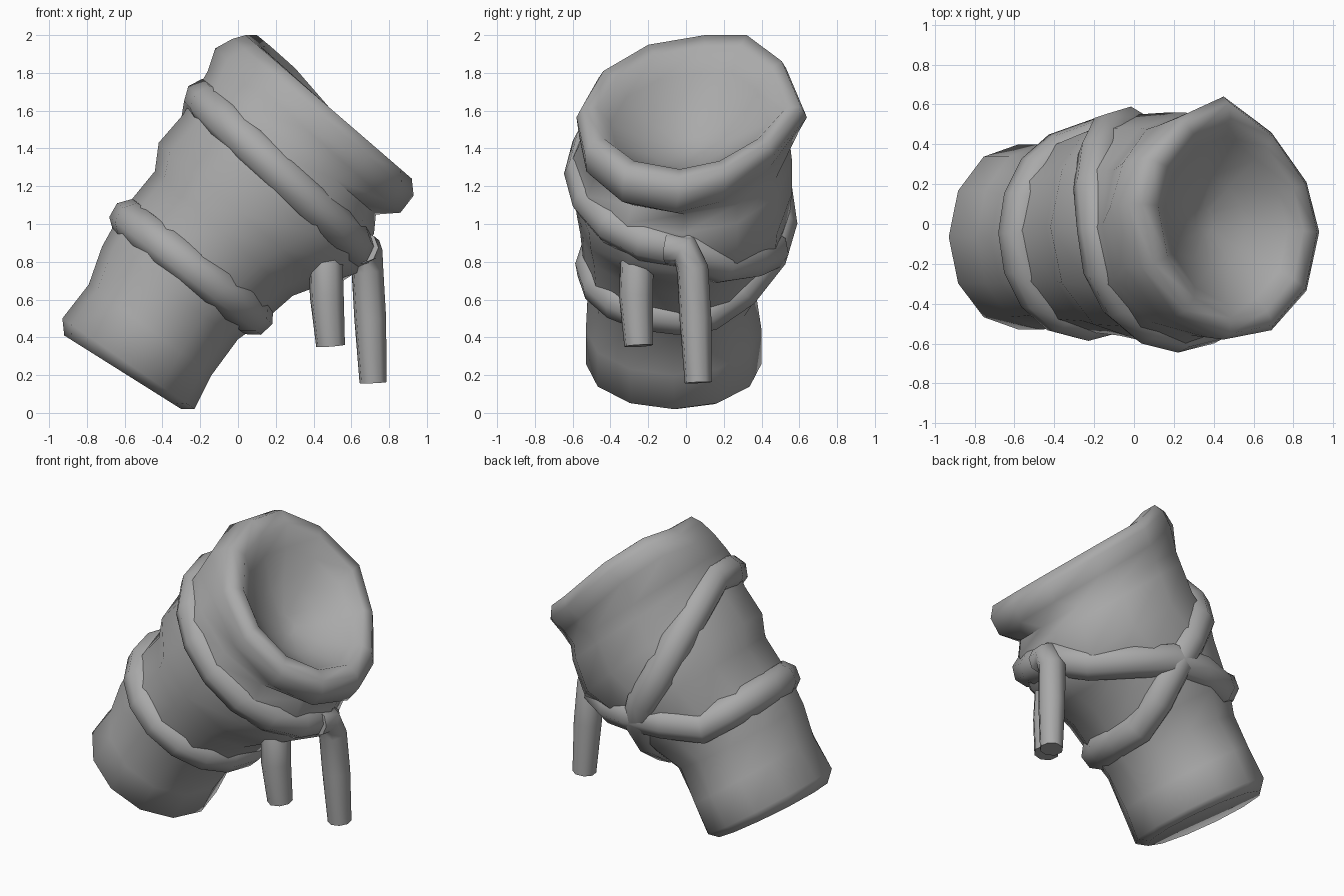
import bpy, math
from mathutils import Vector

if "Cube" in bpy.data.objects:
    bpy.data.objects.remove(bpy.data.objects["Cube"])

grey = bpy.data.materials.new("mid grey")
grey.diffuse_color = (0.4, 0.4, 0.4, 1)
grey.use_nodes = True
grey.node_tree.nodes["Principled BSDF"].inputs["Base Color"].default_value = grey.diffuse_color
N = 12

# Sleeve rings: left x, left z, right x, right z, front y, back y
RINGS = [
    (-.92, .41, -.30, .02, -.46, .35),
    (-.93, .50, -.23, .02, -.53, .40),
    (-.79, .68, -.14, .20, -.53, .40),
    (-.72, .88, .00, .39, -.52, .37),
    (-.62, 1.06, .13, .48, -.54, .45),
    (-.44, 1.28, .29, .62, -.56, .53),
    (-.42, 1.43, .45, .68, -.58, .55),
    (-.29, 1.58, .63, .74, -.59, .56),
    (-.20, 1.74, .72, .95, -.60, .56),
    (-.16, 1.81, .73, 1.05, -.56, .55),
    (-.12, 1.93, .86, 1.06, -.57, .60),   # rim fold
    (-.03, 1.98, .93, 1.15, -.58, .64),
    (.04, 2.00, .92, 1.24, -.55, .61),
    (.12, 1.94, .85, 1.29, -.47, .53),
    (.15, 1.80, .77, 1.27, -.40, .44),    # hollow inside
    (.22, 1.60, .56, 1.30, -.22, .24),
    (.30, 1.46, .40, 1.36, -.06, .08),
]
RIM = 10


def surface(angle, v):
    """Point on the sleeve at an angle and a fractional ring number."""
    i = min(int(v), len(RINGS) - 2)
    lx, lz, rx, rz, y0, y1 = [a + (b - a) * (v - i)
                              for a, b in zip(RINGS[i], RINGS[i + 1])]
    c, s = math.cos(angle), math.sin(angle)
    lift = 0
    # The rim is pinched at the back, where it rises to a soft corner
    w = max(0, min(1, v - RIM + 1)) * max(0, min(1, (y1 - y0) / 1.1))
    if s > 0:
        lift = .12 * w * s * max(0, -c)
        s -= .12 * w * abs(math.sin(2 * angle))
    return Vector(((lx + rx) / 2 + c * (rx - lx) / 2,
                   (y0 + y1) / 2 + s * (y1 - y0) / 2 - .07 * w * c,
                   (lz + rz) / 2 + c * (rz - lz) / 2 + lift))


def add(name, mesh):
    ob = bpy.data.objects.new(name, mesh)
    bpy.context.scene.collection.objects.link(ob)
    mesh.materials.clear()
    mesh.materials.append(grey)
    bpy.ops.object.select_all(action='DESELECT')
    ob.select_set(True)
    bpy.context.view_layer.objects.active = ob
    bpy.ops.object.shade_smooth_by_angle(angle=math.radians(70))
    return ob


def tube(name, points, radius, closed=False, res=2):
    """Round cord along a list of points."""
    cu = bpy.data.curves.new(name + "_path", 'CURVE')
    cu.dimensions = '3D'
    cu.bevel_depth = radius
    cu.bevel_resolution = res
    cu.use_fill_caps = True
    sp = cu.splines.new('POLY')
    sp.points.add(len(points) - 1)
    for p, co in zip(sp.points, points):
        p.co = (*co, 1)
    sp.use_cyclic_u = closed
    if not closed:
        sp.points[-1].radius = .85
    tmp = bpy.data.objects.new(name + "_path", cu)
    bpy.context.scene.collection.objects.link(tmp)
    dg = bpy.context.evaluated_depsgraph_get()
    mesh = bpy.data.meshes.new_from_object(tmp.evaluated_get(dg))
    bpy.data.objects.remove(tmp)
    return add(name, mesh)


# Sleeve with closed bottom and hollow top
verts = [surface(2 * math.pi * k / N, v) for v in range(len(RINGS)) for k in range(N)]
faces = [(r * N + k, r * N + (k + 1) % N, (r + 1) * N + (k + 1) % N, (r + 1) * N + k)
         for r in range(len(RINGS) - 1) for k in range(N)]
faces.append(tuple(reversed(range(N))))
faces.append(tuple(range(len(verts) - N, len(verts))))
sleeve = bpy.data.meshes.new("sleeve")
sleeve.from_pydata(verts, [], faces)
add("sleeve", sleeve)

# Strap: two parallel wraps at the front that cross low on the back right
LOW, HIGH, TIP = 4.0, 8.7, 8.3
HIGH, TIP = 7.75, 7.45
strap = []
M = 16
for turn in range(2):
    for k in range(M):
        a = 2 * math.pi * k / M
        back = a <= math.pi
        if turn == 0:      # drops from the right tip, then runs level and low
            v = TIP + (LOW - TIP) * min(1, a / (.6 * math.pi)) if back else LOW
        elif back:         # climbs across the back to the upper left
            v = LOW + (HIGH - LOW) * max(0, (a - .5) / (math.pi - .5))
        else:              # upper front wrap
            v = HIGH + (TIP - HIGH) * (a / math.pi - 1)
        p = surface(a, v)
        mid = (surface(0, v) + surface(math.pi, v)) / 2
        strap.append(p + (mid - p).normalized() * .06)
tube("strap", strap, .11, closed=True)

# Hanging strap ends
tube("front_strap_end", [(.44, -.22, .90), (.465, -.26, .80),
                         (.47, -.265, .62), (.49, -.25, .355)], .092)
tube("back_strap_end", [(.66, -.10, .875), (.68, -.01, .865), (.685, .035, .76),
                        (.70, .05, .50), (.715, .065, .16)], .086)
